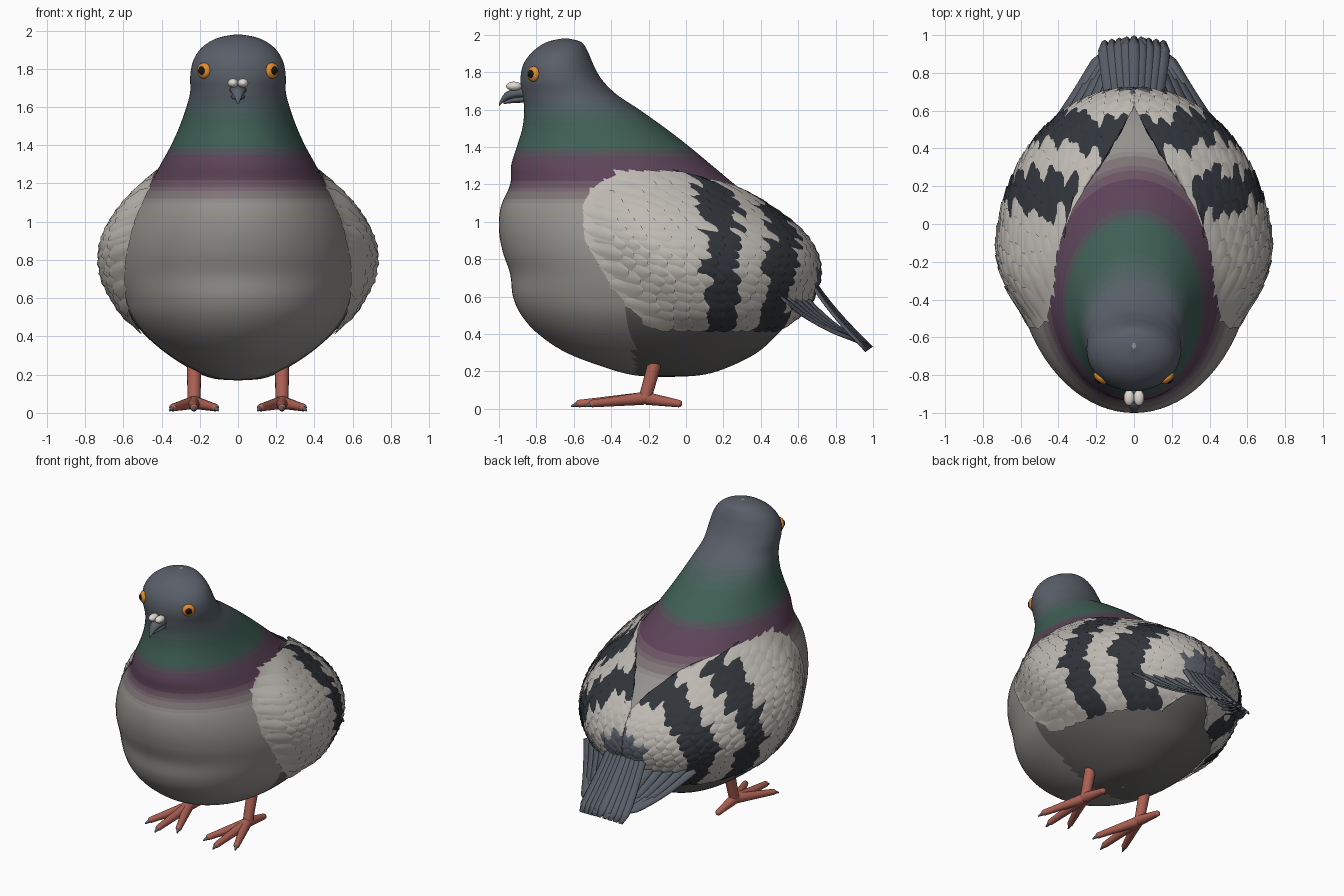
import bpy, bmesh, math, random
from mathutils import Vector

if "Cube" in bpy.data.objects:
    bpy.data.objects.remove(bpy.data.objects["Cube"])
random.seed(4)

MATS = {}
def mat(name, col):
    if name not in MATS:
        MATS[name] = bpy.data.materials.new(name)
        MATS[name].diffuse_color = (*col, 1)
    return MATS[name]

slate = mat("slate", (.10, .115, .14))
dark = mat("bar_dark", (.03, .035, .042))
pale = mat("wing_pale", (.52, .49, .45))
belly = mat("belly_grey", (.13, .127, .12))
red = mat("leg_red", (.42, .12, .09))
orange = mat("eye_orange", (.75, .27, .03))
black = mat("pupil_black", (.008, .008, .008))
white = mat("cere_white", (.75, .70, .65))

def finish(name, bm, mats, angle=180):
    me = bpy.data.meshes.new(name)
    bm.to_mesh(me)
    bm.free()
    ob = bpy.data.objects.new(name, me)
    bpy.context.collection.objects.link(ob)
    for m in mats:
        me.materials.append(m)
    for p in me.polygons:
        p.use_smooth = True
    return ob

def lerp_table(tab, x):
    # piecewise linear lookup: first column is the key, ascending
    if x <= tab[0][0]: return tab[0][1:]
    for a, b in zip(tab, tab[1:]):
        if x <= b[0]:
            f = (x - a[0]) / max(b[0] - a[0], 1e-9)
            return [p + (q - p) * f for p, q in zip(a[1:], b[1:])]
    return tab[-1][1:]

# Body and head: z, front y, back y, half width
ROWS = [(.17, -.12, -.10, .01), (.18, -.28, .08, .13), (.22, -.43, .22, .23), (.3, -.64, .38, .36),
        (.4, -.79, .49, .48), (.5, -.88, .58, .56), (.6, -.925, .63, .60), (.72, -.94, .655, .63),
        (.84, -.98, .63, .63), (.96, -1.0, .55, .60), (1.08, -.99, .41, .54), (1.2, -.94, .26, .46),
        (1.3, -.935, .14, .405), (1.4, -.905, .02, .35), (1.5, -.875, -.11, .305), (1.6, -.865, -.25, .27),
        (1.68, -.875, -.37, .25), (1.76, -.885, -.45, .25), (1.84, -.87, -.495, .235),
        (1.91, -.82, -.525, .19), (1.96, -.745, -.56, .11), (1.98, -.66, -.63, .01)]

def spline(rows, n):
    out = []
    for i in range(len(rows) - 1):
        p = [rows[max(0, min(len(rows) - 1, i + k))] for k in (-1, 0, 1, 2)]
        for s in range(n):
            t = s / n
            out.append([.5 * (2*b + (c-a)*t + (2*a-5*b+4*c-d)*t*t + (3*b-a-3*c+d)*t**3)
                        for a, b, c, d in zip(*p)])
    return out + [list(rows[-1])]
DENSE = spline(ROWS, 6)

def section(z):
    f, b, w = lerp_table(DENSE, z)
    return (f + b) / 2, (b - f) / 2, w      # centre y, half depth, half width

STOPS = [(1.02, .30, .29, .27), (1.09, .30, .29, .27), (1.14, .20, .16, .17), (1.22, .115, .055, .10),
         (1.34, .105, .06, .10), (1.40, .05, .115, .09), (1.54, .05, .115, .09), (1.68, .10, .115, .14)]
BANDS = [mat("plumage_%02d" % i, lerp_table(STOPS, 1.02 + .66 * i / 23)) for i in range(24)]

bm = bmesh.new()
N = 80
rings = []
for z, f, b, w in DENSE:
    rings.append([bm.verts.new((w * math.cos(a), (f+b)/2 + (b-f)/2 * math.sin(a), z))
                  for a in (math.tau * k / N for k in range(N))])
for r, s in zip(rings, rings[1:]):
    for k in range(N):
        fc = bm.faces.new((r[k], r[(k+1) % N], s[(k+1) % N], s[k]))
        c = fc.calc_center_median()
        fc.material_index = max(0, min(23, int((c.z - 1.02) / .66 * 24)))
        if c.z < .75 and c.y > -.30 + .1 * (.55 - c.z):
            fc.material_index = 24
bm.faces.new(rings[0][::-1])
bm.faces.new(rings[-1])
finish("body", bm, BANDS + [belly])

# Wings: an offset shell over the flank, covered with overlapping feathers
FRONT = [(.42, .02), (.47, -.22), (.53, -.29), (.66, -.40), (.8, -.48), (.9, -.54), (1.1, -.55),
         (1.2, -.48), (1.27, -.33)]
REAR = [(.42, 1.2), (.55, 1.5), (.65, 1.57), (.93, 1.57), (1.05, 1.45), (1.15, 1.27), (1.2, 1.1), (1.27, .6)]

def t_front(z):
    c, h, w = section(z)
    return math.asin(max(-1, min(1, (lerp_table(FRONT, z)[0] - c) / h)))

def wing_point(t, z, lift=0):
    c, h, w = section(z)
    t = min(t, lerp_table(REAR, z)[0] + .03, 1.57)
    e = max(0, min(1, (t - t_front(z)) / .5))
    bulge = max(0, math.sin(math.pi * max(0, min(1, (z - .37) / .96)))) ** .7
    off = .085 * bulge * e * e * (3 - 2 * e) * (1 - .4 * max(0, t) / 1.57) + .006 + lift
    return Vector(((w + off) * math.cos(t), c + (h + off) * math.sin(t), z))

def feather_tone(p):
    if p.y > .67 and abs(p.x) < .3: return 2
    slope = .25 * max(0, p.z - .95)
    for a, b in ((.03, .21), (.36, .52)):
        if a - slope < p.y < b - slope: return 1
    return 0

def wing(side, name):
    bm = bmesh.new()
    U, V = 36, 28
    def add(p): return bm.verts.new((p.x * side, p.y, p.z))
    def skin(g, tone):
        for r, s in zip(g, g[1:]):
            for i in range(len(r) - 1):
                q = [r[i], r[i+1], s[i+1], s[i]]
                bm.faces.new(q if side > 0 else q[::-1]).material_index = tone
    grid = []
    for j in range(V + 1):
        z = .42 + .85 * j / V
        a, b = t_front(z), lerp_table(REAR, z)[0]
        grid.append([add(wing_point(a + (b - a) * i / U, z)) for i in range(U + 1)])
    skin(grid, 0)
    z, row = 1.25, 0
    while z > .44:
        c, h, w = section(z)
        arc = (h + w) / 2 + .05
        t = t_front(z) + (row % 2) * .045 / arc
        end = lerp_table(REAR, z)[0] - .04
        while t < end:
            L, W = .17 + random.uniform(-.02, .02), .05
            tone = feather_tone(wing_point(t + .07 / arc, z))
            g = []
            for k in range(6):
                u = k / 5
                half = W * (.6 + .4 * u if u < .7 else math.sqrt(max(.02, 1 - ((u - .7) / .31) ** 2)))
                g.append([add(wing_point(t + L * u / arc, max(.41, z + half * v - .25 * L * u),
                                         .002 + .018 * u - .006 * abs(v))) for v in (1, .5, 0, -.5, -1)])
            skin(g, tone)
            t += .08 / arc
        z -= .048
        row += 1
    return finish(name, bm, [pale, dark, slate])
wing(1, "left_wing")
wing(-1, "right_wing")

# Long blade feathers for tail and folded wing tips
def blade(bm, root, tip, w0, w1):
    root, tip = Vector(root), Vector(tip)
    d = tip - root
    n = Vector((1, 0, 0)).cross(d).normalized()
    if n.z < 0: n = -n
    across = d.cross(n).normalized()
    prev = None
    for k in range(11):
        u = k / 10
        w = (w0 + (w1 - w0) * u) * (1 if u < .85 else math.sqrt(max(.12, 1 - ((u - .85) / .155) ** 2)))
        p = root + d * u - n * .025 * math.sin(math.pi * u)
        row = [bm.verts.new(p + across * w * v + n * .012 * (1 - abs(v))) for v in (-1, 0, 1)]
        if prev:
            for i in (0, 1):
                bm.faces.new((prev[i], prev[i+1], row[i+1], row[i]))
        prev = row

bm = bmesh.new()
for i in (-4, 4, -3, 3, -2, 2, -1, 1, 0):
    lift = .004 * (4 - abs(i))
    blade(bm, (i * .028, .58, .82 + lift), (i * .039, .99 - .006 * abs(i), .31 + lift), .03, .042)
tail = finish("tail", bm, [slate])

bm = bmesh.new()
for side in (-1, 1):
    for k in range(5):
        blade(bm, (side * (.40 - .06 * k), .50 + .025 * k, .60 + .01 * k),
              (side * (.17 - .03 * k), .90 + .02 * k, .37 - .01 * k), .055, .035)
tips = finish("wing_tip_feathers", bm, [slate])
for ob in (tail, tips):
    m = ob.modifiers.new("thickness", "SOLIDIFY")
    m.thickness = .01

# Small rounded and tapered parts
def ball(name, loc, scale, m, direction=None):
    bpy.ops.mesh.primitive_uv_sphere_add(segments=24, ring_count=14, location=loc)
    ob = bpy.context.object
    ob.name, ob.scale = name, scale
    if direction:
        ob.rotation_euler = Vector(direction).to_track_quat('Z', 'Y').to_euler()
    ob.data.materials.append(m)
    bpy.ops.object.shade_smooth()

def tube(name, p, q, r1, r2, m):
    p, q = Vector(p), Vector(q)
    bpy.ops.mesh.primitive_cone_add(vertices=16, radius1=r1, radius2=r2, depth=(q - p).length, location=(p + q) / 2)
    ob = bpy.context.object
    ob.name = name
    ob.rotation_euler = (q - p).to_track_quat('Z', 'Y').to_euler()
    ob.data.materials.append(m)
    bpy.ops.object.shade_smooth_by_angle()

def beak(name, path):
    # path rows: y, z, half width, half height
    bm = bmesh.new()
    rs = [[bm.verts.new((w * math.cos(a), y, z + h * math.sin(a))) for a in (math.tau * k / 16 for k in range(16))]
          for y, z, w, h in spline(path, 4)]
    for r, s in zip(rs, rs[1:]):
        for k in range(16):
            bm.faces.new((r[k], s[k], s[(k+1) % 16], r[(k+1) % 16]))
    bm.faces.new(rs[0])
    bm.faces.new(rs[-1][::-1])
    finish(name, bm, [slate])
beak("upper_beak", [(-.85, 1.69, .045, .03), (-.92, 1.685, .04, .026), (-.97, 1.665, .025, .022), (-1.0, 1.625, .006, .008)])
beak("lower_beak", [(-.85, 1.655, .038, .018), (-.92, 1.65, .03, .015), (-.975, 1.635, .008, .006)])

for s, tag in ((1, "left"), (-1, "right")):
    out = (s * .66, -.75, 0)
    ball(tag + "_cere", (s * .026, -.92, 1.725), (.028, .042, .024), white)
    ball(tag + "_eye", (s * .178, -.815, 1.79), (.042, .042, .024), orange, out)
    ball(tag + "_pupil", (s * .190, -.829, 1.79), (.022, .022, .012), black, out)
    # Leg, three front toes, one rear toe, claws
    x = s * .23
    tube(tag + "_leg", (x, -.16, .27), (x, -.215, .07), .038, .034, red)
    ball(tag + "_ankle", (x, -.22, .06), (.036, .036, .034), red)
    for i, (dx, y) in enumerate(((-.11, -.50), (0, -.57), (.11, -.50), (0, -.04))):
        a, b = Vector((x, -.23 if i < 3 else -.21, .055)), Vector((x + dx, y, .028))
        tube("%s_toe_%d" % (tag, i), a, b, .034, .02, red)
        ball("%s_toe_pad_%d" % (tag, i), b, (.02, .02, .02), red)
        if i < 3:
            d = (b - a).normalized()
            tube("%s_claw_%d" % (tag, i), b, b + d * .045 - Vector((0, 0, .012)), .017, .004, slate)

for m in bpy.data.materials:
    if m.users and not m.is_grease_pencil:
        m.use_nodes = True
        m.node_tree.nodes["Principled BSDF"].inputs["Base Color"].default_value = m.diffuse_color
